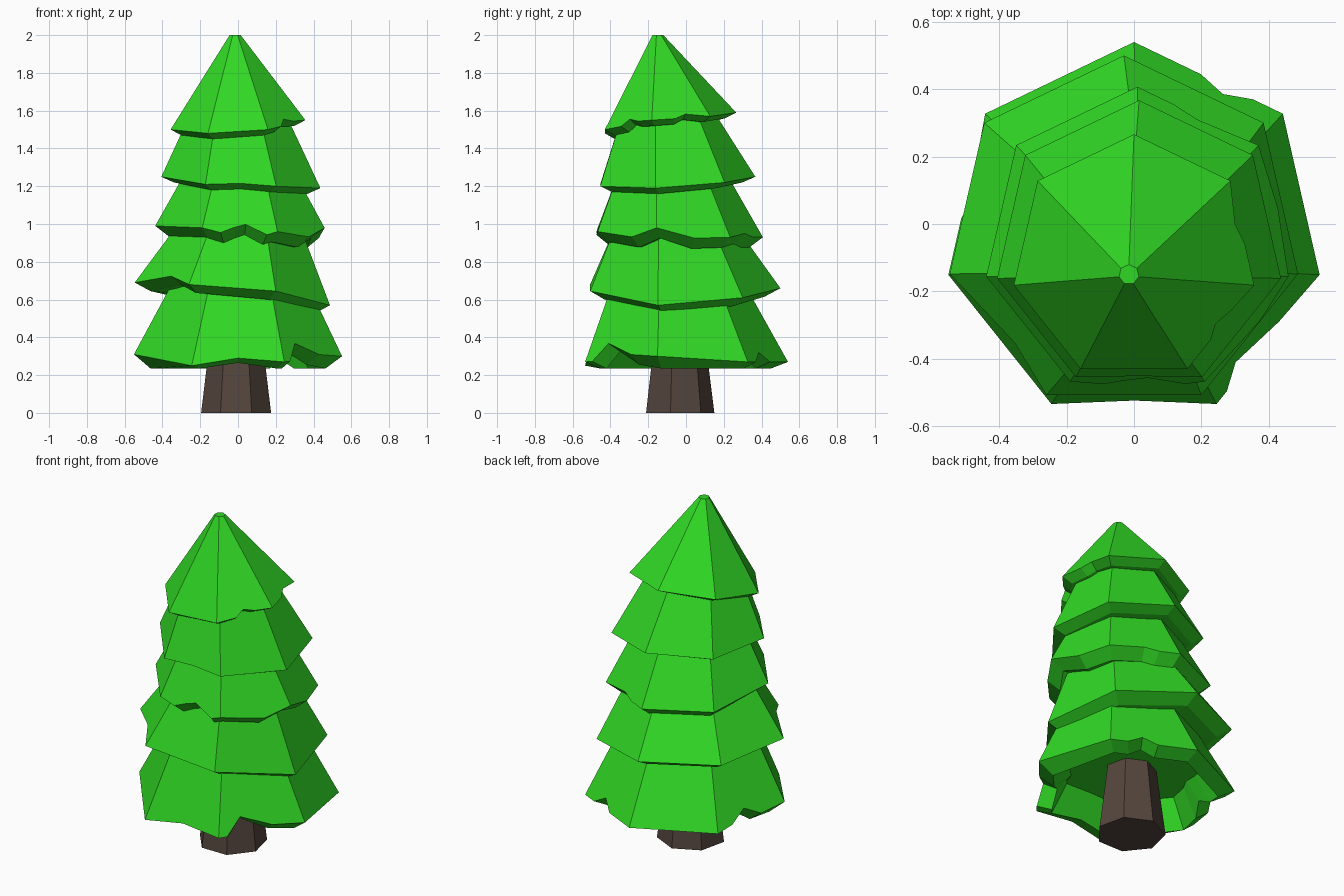
import bpy, bmesh, math
from mathutils import Vector

if "Cube" in bpy.data.objects:
    bpy.data.objects.remove(bpy.data.objects["Cube"])

N = 7


def material(name, rgb):
    m = bpy.data.materials.new(name)
    m.diffuse_color = (*rgb, 1)
    m.use_nodes = True
    m.node_tree.nodes["Principled BSDF"].inputs["Base Color"].default_value = m.diffuse_color
    return m


GREEN = material("leaf green", (0.03, 0.69, 0.018))
BROWN = material("bark brown", (0.088, 0.06, 0.046))


def ring(cx, cy, r, heights):
    # seven corners, starting at the back and going clockwise from above
    return [Vector((cx + r * math.sin(k * math.tau / N),
                    cy + r * math.cos(k * math.tau / N), heights[k])) for k in range(N)]


def finish(bm, name, mat):
    bmesh.ops.recalc_face_normals(bm, faces=bm.faces)
    me = bpy.data.meshes.new(name)
    bm.to_mesh(me)
    bm.free()
    me.materials.append(mat)
    bpy.context.collection.objects.link(bpy.data.objects.new(name, me))


def tier(name, rim_c, heights, top, drop, floor=None, notches=(), ceiling=None):
    """Ragged skirt: sloped sides, bevelled lower lip, closed underside."""
    bm = bmesh.new()
    cx, cy, r = rim_c
    corners = ring(cx, cy, r, heights)
    tops = [bm.verts.new(p) for p in ring(*top[:3], [top[3]] * N)]
    rim, lip, inner, sides = [], [], [], []

    def add(p, lift):
        z = (floor + lift) if floor is not None else p.z - drop
        q = Vector((cx + (p.x - cx) * 0.84, cy + (p.y - cy) * 0.84, z))
        s = 0.68 if ceiling else 0.6
        i = Vector((cx + (p.x - cx) * s, cy + (p.y - cy) * s, ceiling or z))
        rim.append(bm.verts.new(p))
        lip.append(bm.verts.new(q))
        inner.append(bm.verts.new(i))

    for k in range(N):
        j = (k + 1) % N
        start = len(rim)
        add(corners[k], 0)
        # notch points slide up the sloped side
        for edge, t, lift in notches:
            if edge == k:
                low = corners[k].lerp(corners[j], t)
                high = tops[k].co.lerp(tops[j].co, t)
                add(low.lerp(high, lift / (high.z - low.z)), lift)
        sides.append((start, len(rim), k, j))
    n = len(rim)
    for a, b, k, j in sides:
        bm.faces.new([rim[i % n] for i in range(a, b + 1)] + [tops[j], tops[k]])
    for i in range(n):
        j = (i + 1) % n
        bm.faces.new((rim[i], lip[i], lip[j], rim[j]))
        bm.faces.new((lip[i], inner[i], inner[j], lip[j]))
    bm.faces.new(inner)
    bm.faces.new(tops)
    finish(bm, name, GREEN)


# Foliage, bottom to top; notches are (edge, position along it, lift)
tier("foliage_bottom", (0, -0.025, 0.565), [.27, .27, .30, .27, .25, .31, .27],
     (0.01, -0.06, 0.36, 0.70), 0, 0.235,
     [(0, .45, 0), (0, .62, .05), (0, .8, 0), (2, .37, .02), (2, .74, .09), (2, .9, 0),
      (3, .5, .03), (5, .35, 0), (5, .57, .06), (5, .78, .01)], 0.40)
tier("foliage_lower", (-0.03, -0.03, 0.53), [.66, .61, .57, .645, .68, .69, .67],
     (0, -0.07, 0.34, 0.98), 0.045, None, [(4, .4, .04)])
tier("foliage_middle", (0.01, -0.053, 0.46), [.93, .93, .98, .96, .98, .99, .94],
     (0.01, -0.085, 0.315, 1.24), 0.055, None,
     [(2, .4, -.04), (2, .7, -.02), (3, .15, -.02), (3, .42, .03), (3, .58, .01), (3, .75, -.02),
      (0, .3, 0), (0, .5, .02), (1, .5, -.03)])
tier("foliage_upper", (0.015, -0.065, 0.432), [1.25, 1.22, 1.19, 1.20, 1.21, 1.25, 1.24],
     (0, -0.1, 0.27, 1.56), 0.03, None, [(3, .5, .01)])
tier("foliage_top", (0, -0.1, 0.366), [1.59, 1.57, 1.55, 1.50, 1.48, 1.50, 1.56],
     (-0.015, -0.15, 0.03, 2.0), 0.03, None,
     [(2, .3, .01), (2, .5, .03), (2, .65, .0), (1, .4, .02), (1, .6, .0)])

# Trunk: tapered seven-sided post
bm = bmesh.new()
low = [bm.verts.new(p) for p in ring(-0.01, -0.04, 0.19, [0] * N)]
high = [bm.verts.new(p) for p in ring(-0.01, -0.04, 0.138, [0.42] * N)]
for k in range(N):
    j = (k + 1) % N
    bm.faces.new((low[k], low[j], high[j], high[k]))
bm.faces.new(low)
bm.faces.new(high)
finish(bm, "trunk", BROWN)
